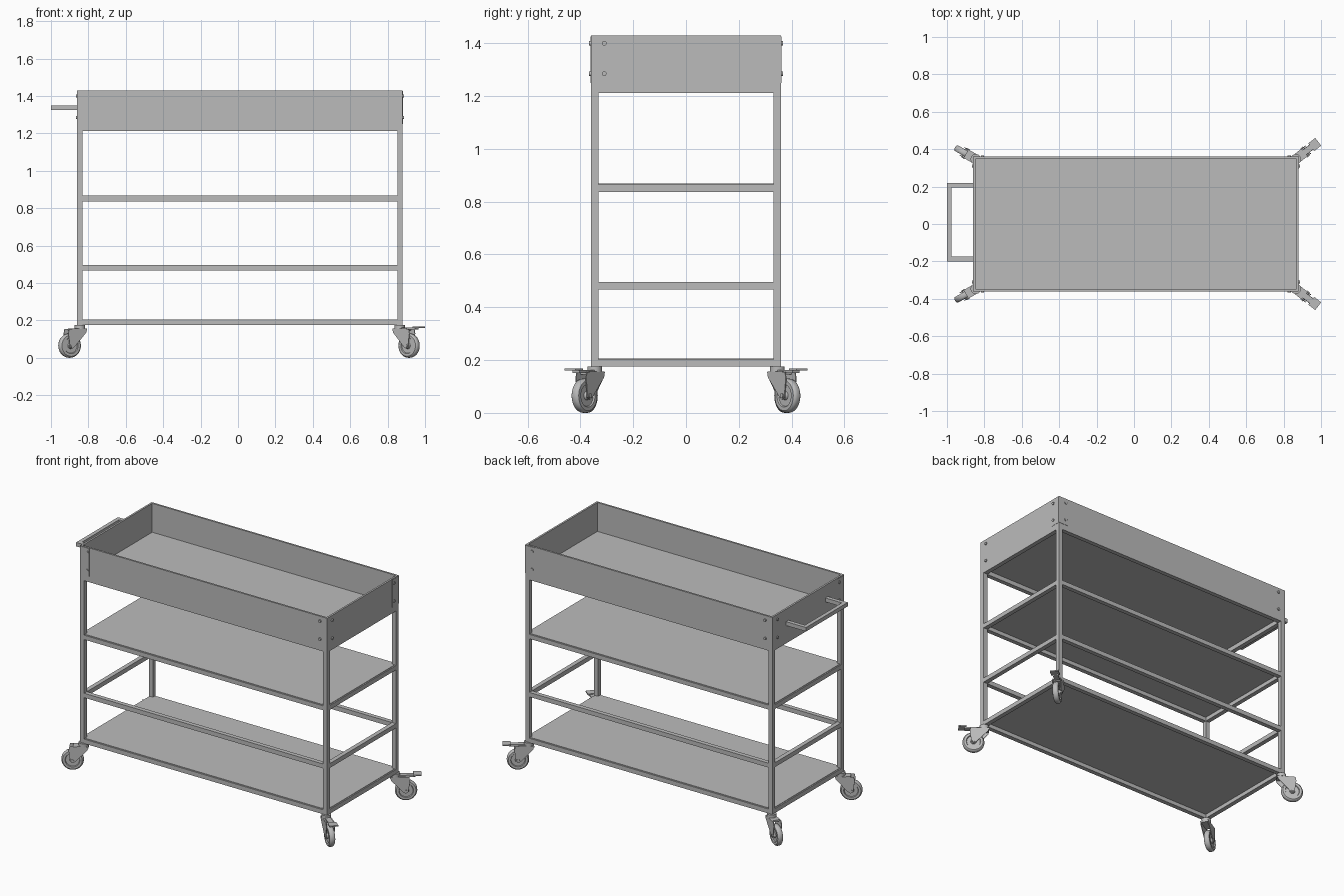
import bpy, bmesh, math
from mathutils import Matrix, Vector

cube = bpy.data.objects.get("Cube")
if cube:
    bpy.data.objects.remove(cube, do_unlink=True)

GREY = (0.5, 0.5, 0.5, 1)
steel = bpy.data.materials.new("steel_grey")
steel.use_nodes = True
steel.diffuse_color = GREY
steel.node_tree.nodes["Principled BSDF"].inputs["Base Color"].default_value = GREY


def finish(name, bm, matrix=Matrix(), smooth=False):
    bmesh.ops.recalc_face_normals(bm, faces=bm.faces)
    mesh = bpy.data.meshes.new(name)
    bm.to_mesh(mesh)
    bm.free()
    mesh.materials.append(steel)
    obj = bpy.data.objects.new(name, mesh)
    bpy.context.collection.objects.link(obj)
    obj.matrix_world = matrix
    if smooth:
        bpy.ops.object.select_all(action="DESELECT")
        obj.select_set(True)
        bpy.context.view_layer.objects.active = obj
        bpy.ops.object.shade_smooth_by_angle(angle=math.radians(35))
    return obj


def box(name, lo, hi, matrix=Matrix()):
    bm = bmesh.new()
    lo, hi = Vector(lo), Vector(hi)
    size = Matrix.Diagonal((*(hi - lo), 1))
    bmesh.ops.create_cube(bm, size=1, matrix=Matrix.Translation((lo + hi) / 2) @ size)
    return finish(name, bm, matrix)


def cylinder(name, radius, depth, matrix, sides=16):
    bm = bmesh.new()
    bmesh.ops.create_cone(bm, cap_ends=True, segments=sides, radius1=radius,
                          radius2=radius, depth=depth)
    return finish(name, bm, matrix, True)


def prism(name, outline, y0, y1, matrix):
    """Extrude an outline in the local xz plane from y0 to y1."""
    bm = bmesh.new()
    face = bm.faces.new([bm.verts.new((u, y0, z)) for u, z in outline])
    out = bmesh.ops.extrude_face_region(bm, geom=[face])
    verts = [v for v in out["geom"] if isinstance(v, bmesh.types.BMVert)]
    bmesh.ops.translate(bm, verts=verts, vec=(0, y1 - y0, 0))
    return finish(name, bm, matrix)


X0, X1, Y = -0.86, 0.88, 0.36
TUBE = 0.028
FLOOR, TOP, BASE = 1.24, 1.43, 0.175

# Corner posts
for sx in ("right", "left"):
    for sy in ("front", "back"):
        x = X0 if sx == "right" else X1 - TUBE
        y = -Y if sy == "front" else Y - TUBE
        box(f"{sy}_{sx}_post", (x, y, BASE), (x + TUBE, y + TUBE, FLOOR))

# Rails on all four sides of each level
for level, top in (("bottom", 0.203), ("lower", 0.495), ("middle", 0.865), ("upper", FLOOR)):
    z = top - TUBE
    for side, y in (("front", -Y), ("back", Y - TUBE)):
        box(f"{level}_{side}_rail", (X0 + TUBE, y, z), (X1 - TUBE, y + TUBE, top))
    for side, x in (("right", X0), ("left", X1 - TUBE)):
        box(f"{level}_{side}_rail", (x, TUBE - Y, z), (x + TUBE, Y - TUBE, top))

# Shelf sheets laid on the rails
for name, z in (("bottom_shelf", 0.2), ("middle_shelf", 0.862), ("tray_floor", FLOOR)):
    box(name, (X0 + 0.008, 0.008 - Y, z), (X1 - 0.008, Y - 0.008, z + 0.006))

# Tray walls
T = 0.012
for side, y in (("front", -Y), ("back", Y - T)):
    box(f"tray_{side}_wall", (X0, y, FLOOR), (X1, y + T, TOP))
for side, x in (("right", X0), ("left", X1 - T)):
    box(f"tray_{side}_wall", (x, T - Y, FLOOR), (x + T, Y - T, TOP))

# Folded corner tab and rivets on each wall, in a frame facing along local -y
CX = (X0 + X1) / 2
HALF = (X1 - X0) / 2
for k, side in enumerate(("front", "left", "back", "right")):
    length, dist = (HALF, Y) if k % 2 == 0 else (Y, HALF)
    frame = Matrix.Translation((CX, 0, 0)) @ Matrix.Rotation(k * math.pi / 2, 4, "Z")
    tab_x = -length if k % 2 == 0 else length - 0.065
    box(f"tray_{side}_tab", (tab_x, -dist - 0.002, FLOOR + 0.01),
        (tab_x + 0.065, -dist, TOP - 0.004), frame)
    for x in (0.05 - length, length - 0.05):
        for z in (1.285, 1.4):
            spot = frame @ Matrix.Translation((x, -dist - 0.002, z))
            cylinder(f"tray_{side}_rivet", 0.009, 0.01,
                     spot @ Matrix.Rotation(math.pi / 2, 4, "X"), 12)

# Push handle
HZ0, HZ1 = 1.325, 1.35
for side, y in (("front", -0.2), ("back", 0.195)):
    box(f"handle_{side}_arm", (-0.975, y, HZ0), (X0, y + 0.025, HZ1))
box("handle_grip", (-1, -0.2, HZ0), (-0.975, 0.22, HZ1))

# Casters: local x points outward along the trailing direction
AXLE, R = 0.063, 0.065
FORK = [(-0.03, 0.155), (-0.025, 0.135), (0.045, 0.06), (0.06, 0.05),
        (0.075, 0.06), (0.085, 0.13), (0.08, 0.155)]
HALF_WHEEL = [(0, 0.02), (0.014, 0.02), (0.017, 0.011), (0.04, 0.011),
              (0.043, 0.017), (0.057, 0.017), (0.063, 0.012), (R, 0.005)]


def wheel(name, matrix):
    bm = bmesh.new()
    profile = HALF_WHEEL + [(r, -w) for r, w in reversed(HALF_WHEEL)]
    verts = [bm.verts.new((r, w, 0)) for r, w in profile]
    edges = [bm.edges.new(pair) for pair in zip(verts, verts[1:])]
    bmesh.ops.spin(bm, geom=verts + edges, cent=(0, 0, 0), axis=(0, 1, 0),
                   angle=math.tau, steps=32, use_duplicate=False)
    bmesh.ops.remove_doubles(bm, verts=bm.verts, dist=0.0001)
    finish(name, bm, matrix, True)


def caster(label, x, y, angle, brake):
    m = Matrix.Translation((x, y, 0)) @ Matrix.Rotation(angle, 4, "Z")
    wheel(f"{label}_wheel", m @ Matrix.Translation((AXLE, 0, R)))
    for v in (-0.026, 0.022):
        prism(f"{label}_fork_plate", FORK, v, v + 0.004, m)
    box(f"{label}_fork_crown", (-0.03, -0.024, 0.145), (0.06, 0.024, 0.156), m)
    cylinder(f"{label}_swivel", 0.028, 0.022, m @ Matrix.Translation((0, 0, 0.165)), 24)
    cylinder(f"{label}_axle", 0.009, 0.06, m @ Matrix.Translation((AXLE, 0, R))
             @ Matrix.Rotation(math.pi / 2, 4, "X"))
    if brake:
        box(f"{label}_brake_arm", (0.02, -0.016, 0.152), (0.115, 0.016, 0.163), m)
        box(f"{label}_brake_pedal", (0.105, -0.026, 0.16), (0.152, 0.026, 0.168), m)


for side, s in (("front", -1), ("back", 1)):
    caster(f"{side}_left_caster", 0.865, s * 0.346, s * math.radians(38), True)
    caster(f"{side}_right_caster", -0.846, s * 0.346, s * math.radians(150), False)
